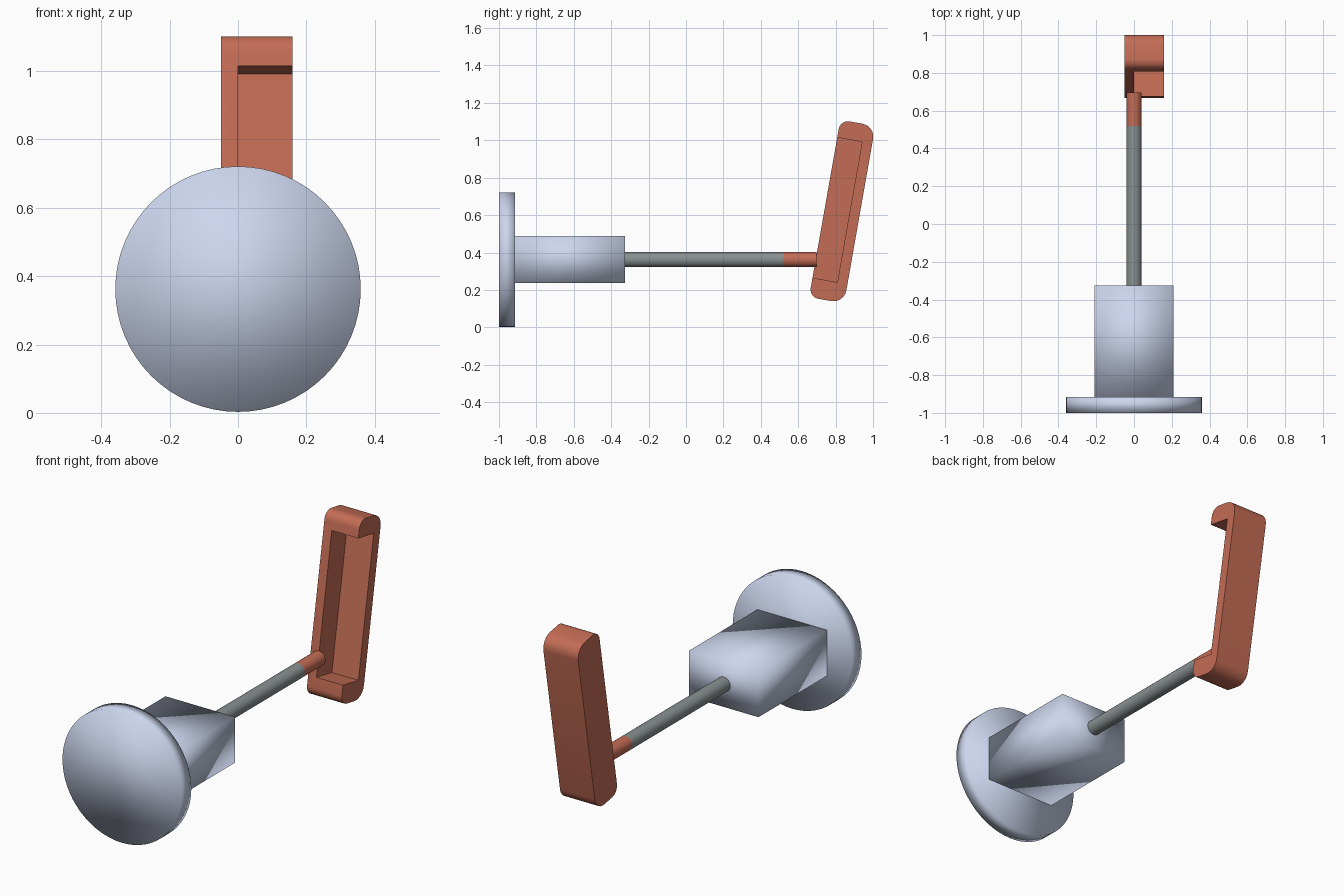
import bpy, bmesh
from math import sin, cos, pi, radians
from mathutils import Matrix

if "Cube" in bpy.data.objects:
    bpy.data.objects.remove(bpy.data.objects["Cube"])

AXIS_Z = 0.362                 # height of the rod axis
TILT = radians(10)             # backward lean of the bracket


def material(name, rgb):
    m = bpy.data.materials.new(name)
    m.diffuse_color = (*rgb, 1)
    m.use_nodes = True
    m.node_tree.nodes["Principled BSDF"].inputs["Base Color"].default_value = m.diffuse_color
    return m


blue = material("pale_blue", (0.60, 0.67, 0.85))
steel = material("steel_grey", (0.25, 0.28, 0.28))
red = material("warm_red", (0.55, 0.15, 0.09))


def finish(ob, name, mat, angle=None):
    ob.name = name
    ob.data.materials.clear()
    ob.data.materials.append(mat)
    bpy.ops.object.select_all(action='DESELECT')
    ob.select_set(True)
    bpy.context.view_layer.objects.active = ob
    if angle is None:
        bpy.ops.object.shade_smooth()
    else:
        bpy.ops.object.shade_smooth_by_angle(angle=radians(angle))
    return ob


def cylinder_y(name, r, y0, y1, sides, mat, angle):
    bpy.ops.mesh.primitive_cylinder_add(
        vertices=sides, radius=r, depth=y1 - y0,
        location=(0, (y0 + y1) / 2, AXIS_Z), rotation=(pi / 2, 0, 0))
    return finish(bpy.context.object, name, mat, angle)


def box(x0, x1, y0, y1, z0, z1):
    bpy.ops.mesh.primitive_cube_add(
        size=1, location=((x0 + x1) / 2, (y0 + y1) / 2, (z0 + z1) / 2))
    ob = bpy.context.object
    ob.scale = (x1 - x0, y1 - y0, z1 - z0)
    bpy.ops.object.transform_apply(location=True, rotation=True, scale=True)
    return ob


# round front plate and the block behind it (both softly shaded)
cylinder_y("front_disc", 0.359, -1.0, -0.915, 64, blue, None)
finish(box(-0.21, 0.21, -0.92, -0.325, 0.238, 0.488), "mount_block", blue)

# rod and its coloured tip
cylinder_y("rod", 0.04, -0.33, 0.52, 24, steel, 40)
cylinder_y("rod_tip", 0.04, 0.52, 0.697, 24, red, 40)

# bracket: rounded slab, hollowed from the front and the right side
V0, V1, U0, U1 = 0.62, 0.81, 0.273, 1.236
corners = [(V0, U0, 0.05, pi), (V1, U0, 0.07, 1.5 * pi),
           (V1, U1, 0.07, 0), (V0, U1, 0.05, 0.5 * pi)]
profile = []
for v, u, r, start in corners:
    cv = v + r if v == V0 else v - r
    cu = u + r if u == U0 else u - r
    for i in range(7):
        a = start + i / 6 * pi / 2
        profile.append((cv + r * cos(a), cu + r * sin(a)))

bm = bmesh.new()
face = bm.faces.new([bm.verts.new((-0.05, v, u)) for v, u in profile])
ext = bmesh.ops.extrude_face_region(bm, geom=[face])
bmesh.ops.translate(bm, vec=(0.21, 0, 0),
                    verts=[g for g in ext["geom"] if isinstance(g, bmesh.types.BMVert)])
bmesh.ops.recalc_face_normals(bm, faces=bm.faces)
mesh = bpy.data.meshes.new("bracket")
bm.to_mesh(mesh)
bm.free()
bracket = bpy.data.objects.new("bracket", mesh)
bpy.context.collection.objects.link(bracket)

cutter = box(0.0, 0.3, 0.5, 0.755, 0.378, 1.14)
cutter.name = "bracket_cutter"
cutter.hide_render = True
mod = bracket.modifiers.new("hollow", 'BOOLEAN')
mod.operation, mod.object, mod.solver = 'DIFFERENCE', cutter, 'EXACT'
bpy.context.view_layer.objects.active = bracket
bpy.ops.object.modifier_apply(modifier=mod.name)
bpy.data.objects.remove(cutter)

# lean the bracket backwards about the world x axis
bracket.data.transform(Matrix.Rotation(-TILT, 4, 'X'))
finish(bracket, "bracket", red, 35)
